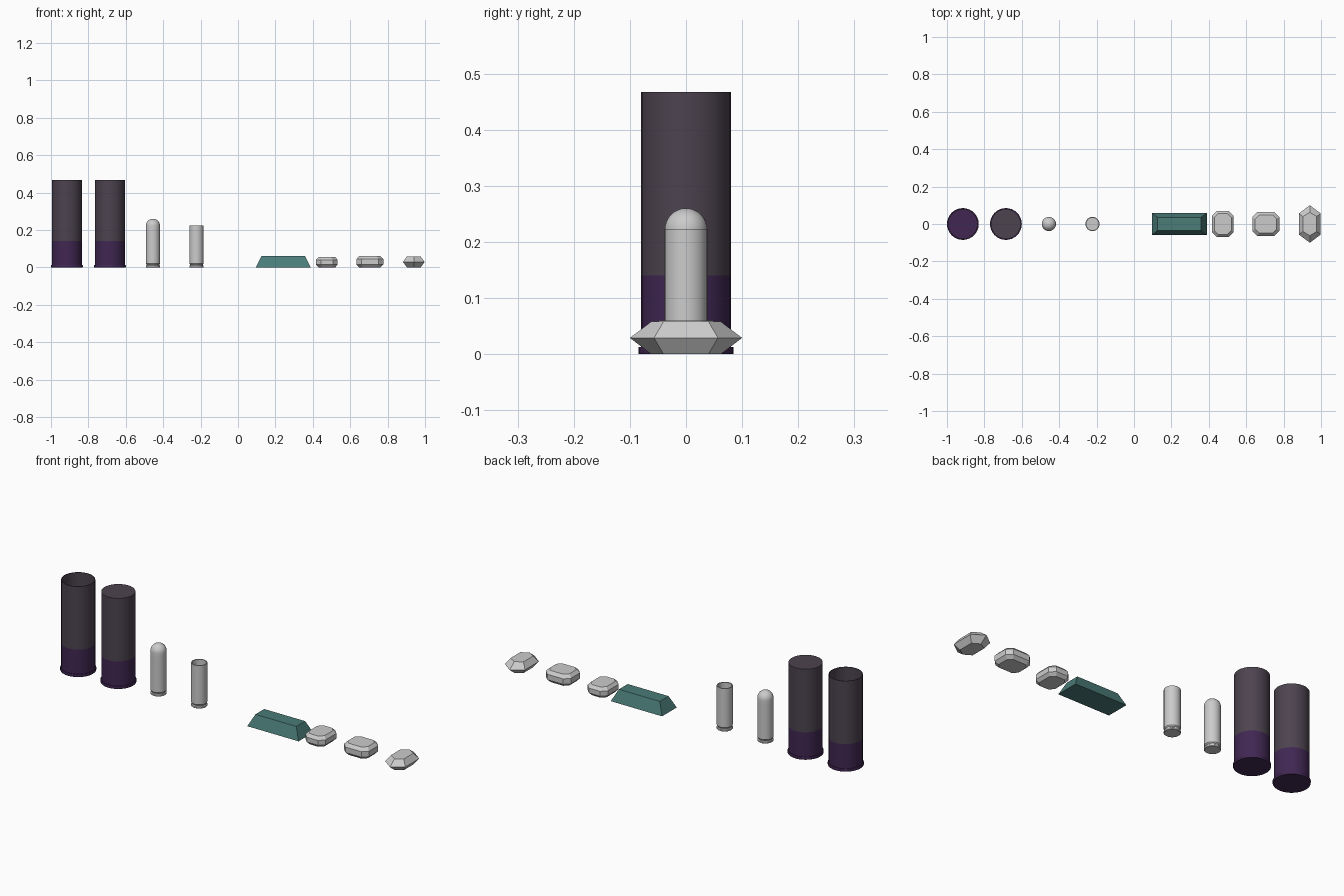
import bpy, bmesh
from math import cos, sin, pi, radians

if "Cube" in bpy.data.objects:
    bpy.data.objects.remove(bpy.data.objects["Cube"])


def material(name, rgb):
    m = bpy.data.materials.new(name)
    m.diffuse_color = (*rgb, 1)
    m.use_nodes = True
    m.node_tree.nodes["Principled BSDF"].inputs["Base Color"].default_value = m.diffuse_color
    return m


HULL = material("hull_plum_grey", (0.073, 0.056, 0.077))
BASE = material("base_purple", (0.052, 0.02, 0.085))
TEAL = material("ingot_teal", (0.07, 0.2, 0.19))


def finish(name, bm, x, mat=None, smooth=False):
    bmesh.ops.recalc_face_normals(bm, faces=bm.faces)
    me = bpy.data.meshes.new(name)
    bm.to_mesh(me)
    bm.free()
    ob = bpy.data.objects.new(name, me)
    bpy.context.collection.objects.link(ob)
    ob.location.x = x
    if mat:
        me.materials.append(mat)
    if smooth:
        bpy.ops.object.select_all(action='DESELECT')
        ob.select_set(True)
        bpy.context.view_layer.objects.active = ob
        bpy.ops.object.shade_smooth_by_angle(angle=radians(35))
    return ob


def loft(rings, cap=True):
    """Skin a stack of rings with equal point counts."""
    bm = bmesh.new()
    loops = [[bm.verts.new(p) for p in r] for r in rings]
    n = len(loops[0])
    for a, b in zip(loops, loops[1:]):
        for i in range(n):
            j = (i + 1) % n
            bm.faces.new((a[i], a[j], b[j], b[i]))
    if cap:
        bm.faces.new(loops[0][::-1])
        bm.faces.new(loops[-1])
    return bm


def lathe(name, profile, x, mat=None, cap=True, n=32):
    rings = [[(r * cos(2 * pi * i / n), r * sin(2 * pi * i / n), z)
              for i in range(n)] for r, z in profile]
    return finish(name, loft(rings, cap), x, mat, True)


def octagon(w, d, c, z):
    return [(w, -d + c, z), (w, d - c, z), (w - c, d, z), (c - w, d, z),
            (-w, d - c, z), (-w, c - d, z), (c - w, -d, z), (w - c, -d, z)]


def hexagon(w, corner, tip, z):
    return [(w, -corner, z), (w, corner, z), (0, tip, z),
            (-w, corner, z), (-w, -corner, z), (0, -tip, z)]


# Shotgun shells: rimmed purple base and plum hull, one empty and one loaded
rim = [(0.084, 0), (0.085, 0.002), (0.085, 0.011), (0.084, 0.013), (0.08, 0.013), (0.08, 0.14)]
lathe("empty_shell_base", rim + [(0.077, 0.14), (0.077, 0.013)], -0.915, BASE)
lathe("empty_shell_hull", [(0.077, 0.14), (0.08, 0.14), (0.08, 0.467), (0.077, 0.467), (0.077, 0.14)],
      -0.915, HULL, cap=False)
lathe("loaded_shell_base", rim, -0.685, BASE)
lathe("loaded_shell_hull", [(0.08, 0.14), (0.08, 0.467)], -0.685, HULL)

# Pistol round and its empty casing, with an extractor groove near the foot
case = [(0.036, 0), (0.038, 0.002), (0.038, 0.009), (0.034, 0.012), (0.034, 0.016), (0.038, 0.021)]
lathe("round_casing", case + [(0.038, 0.2)], -0.455)
dome = [(0.038 * cos(a), 0.222 + 0.038 * sin(a)) for a in (pi / 2 * i / 8 for i in range(8))]
lathe("round_tip", [(0.038, 0.2)] + dome + [(0.001, 0.26)], -0.455)
lathe("empty_casing", case + [(0.038, 0.223), (0.033, 0.223), (0.033, 0.02)], -0.222)

# Ingot: tapered bar
finish("ingot", loft([[(sx * w, sy * d, z) for sx, sy in ((1, -1), (1, 1), (-1, 1), (-1, -1))]
                      for w, d, z in ((0.147, 0.06, 0), (0.117, 0.036, 0.06))]), 0.242, TEAL)

# Cut gems: two bevelled octagons and a pointed hexagon
finish("tall_gem", loft([octagon(0.045, 0.056, 0.021, 0), octagon(0.058, 0.07, 0.026, 0.015),
                         octagon(0.058, 0.07, 0.026, 0.04), octagon(0.045, 0.056, 0.021, 0.055)]), 0.475)
finish("wide_gem", loft([octagon(0.057, 0.048, 0.021, 0), octagon(0.072, 0.063, 0.026, 0.016),
                         octagon(0.072, 0.063, 0.026, 0.044), octagon(0.057, 0.048, 0.021, 0.06)]), 0.705)
finish("pointed_gem", loft([hexagon(0.037, 0.04, 0.062, 0), hexagon(0.058, 0.057, 0.1, 0.029),
                            hexagon(0.037, 0.04, 0.062, 0.058)]), 0.94)
